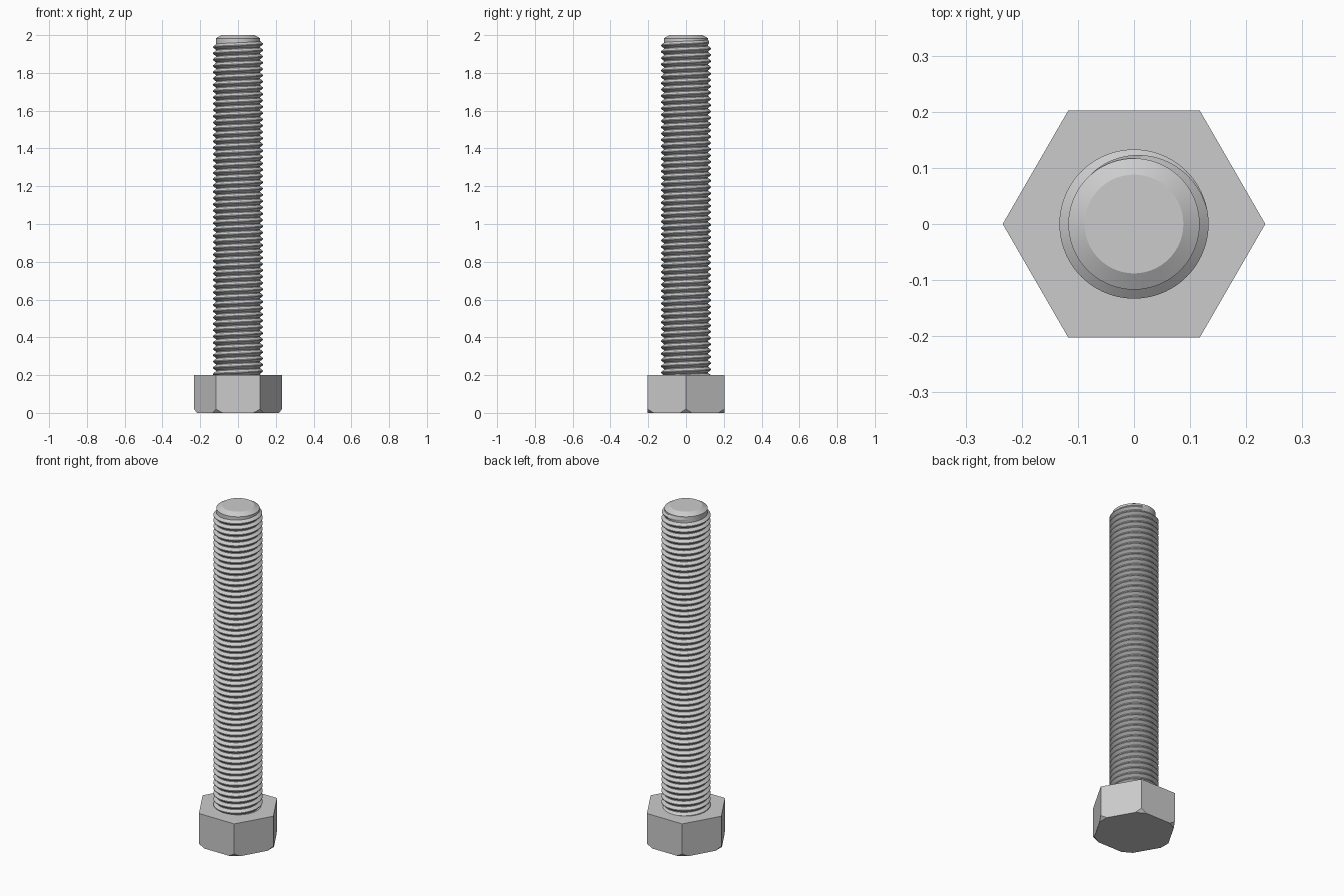
import bpy, bmesh
from math import sin, cos, tau, pi, radians

if "Cube" in bpy.data.objects:
    bpy.data.objects.remove(bpy.data.objects["Cube"])

HEAD_TOP, TOP = 0.2, 2.0
ROOT, CREST, PITCH = 0.117, 0.133, 0.0333
SEGS = 72

steel = bpy.data.materials.new("grey steel")
steel.use_nodes = True
GREY = (0.6, 0.6, 0.6, 1)
steel.diffuse_color = GREY
steel.node_tree.nodes["Principled BSDF"].inputs["Base Color"].default_value = GREY


def finish(bm, name, smooth=False):
    bmesh.ops.recalc_face_normals(bm, faces=bm.faces)
    mesh = bpy.data.meshes.new(name)
    bm.to_mesh(mesh)
    bm.free()
    mesh.materials.append(steel)
    ob = bpy.data.objects.new(name, mesh)
    bpy.context.collection.objects.link(ob)
    if smooth:
        bpy.ops.object.select_all(action='DESELECT')
        bpy.context.view_layer.objects.active = ob
        ob.select_set(True)
        bpy.ops.object.shade_smooth_by_angle(angle=radians(30))
    return ob


# Hexagonal head: hull of the corners, each clipped flat at the bottom
def hex_head(radius=0.234, cut=0.018, cut_height=0.02):
    bm = bmesh.new()
    for i in range(6):
        a = i * tau / 6
        c, s = cos(a), sin(a)
        side = cut * 3 ** 0.5
        bm.verts.new((radius * c, radius * s, HEAD_TOP))
        bm.verts.new((radius * c, radius * s, cut_height))
        for k in (-side, side):
            r = radius - cut
            bm.verts.new((r * c - k * s, r * s + k * c, 0))
    bmesh.ops.convex_hull(bm, input=bm.verts)
    bmesh.ops.dissolve_limit(bm, angle_limit=radians(1), verts=bm.verts, edges=bm.edges)
    finish(bm, "hex_head")


# Shank core: turned profile with a chamfered tip
def shank():
    bm = bmesh.new()
    profile = [(ROOT, HEAD_TOP - 0.02), (ROOT, TOP - 0.017), (0.088, TOP)]
    rings = [[bm.verts.new((r * cos(i * tau / SEGS), r * sin(i * tau / SEGS), z))
              for i in range(SEGS)] for r, z in profile]
    for low, high in zip(rings, rings[1:]):
        for i in range(SEGS):
            j = (i + 1) % SEGS
            bm.faces.new((low[i], low[j], high[j], high[i]))
    bm.faces.new(rings[0])
    bm.faces.new(rings[-1])
    finish(bm, "shank", True)


# Right-hand thread: V section swept up a helix, fading out at the tip
def thread():
    bm = bmesh.new()
    end = radians(135)
    fade_length = radians(125)
    end_z = TOP - 0.034
    turns = (end_z - HEAD_TOP + PITCH / 2) / PITCH
    steps = int(turns * SEGS)
    rows = []
    for n in range(steps + 1):
        back = (steps - n) * tau / SEGS
        a = end - back
        z = end_z - back * PITCH / tau
        fade = min(1, back / fade_length)
        tip = ROOT + (CREST - ROOT) * fade
        root = ROOT - 0.002
        section = [(root, -0.49), (tip, -0.06), (tip, 0.06), (root, 0.49)]
        rows.append([bm.verts.new((r * cos(a), r * sin(a), z + h * PITCH))
                     for r, h in section])
    for p, q in zip(rows, rows[1:]):
        for k in range(4):
            m = (k + 1) % 4
            bm.faces.new((p[k], q[k], q[m], p[m]))
    bm.faces.new(rows[0])
    bm.faces.new(rows[-1])
    finish(bm, "thread", True)


hex_head()
shank()
thread()
